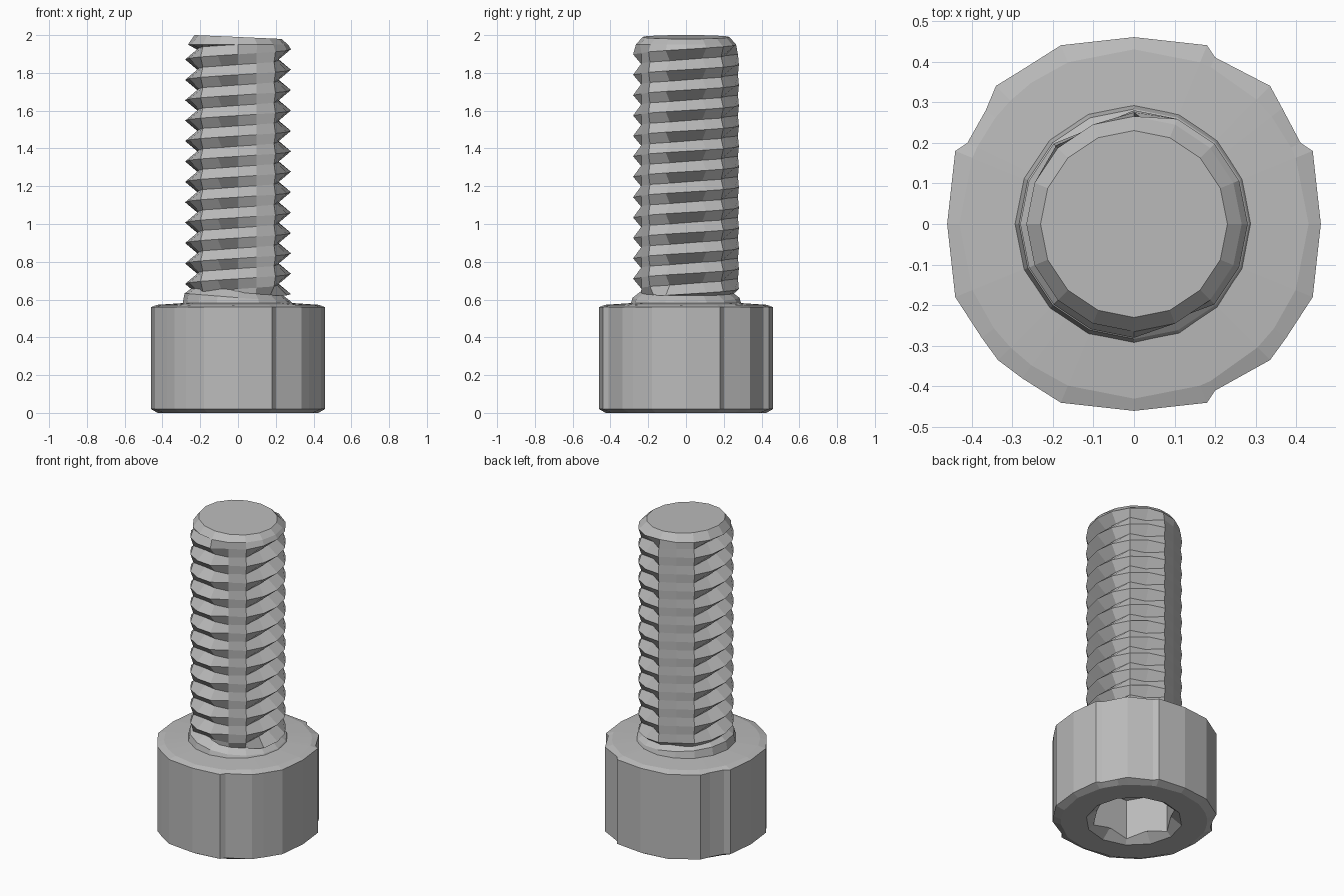
import bpy, bmesh, math
from mathutils import Vector

cube = bpy.data.objects.get("Cube")
if cube:
    bpy.data.objects.remove(cube, do_unlink=True)

steel = bpy.data.materials.new("steel_grey")
steel.use_nodes = True
steel.diffuse_color = (0.5, 0.5, 0.5, 1)
steel.node_tree.nodes["Principled BSDF"].inputs["Base Color"].default_value = (0.5, 0.5, 0.5, 1)


def finish(name, bm):
    bmesh.ops.remove_doubles(bm, verts=bm.verts, dist=0.0005)
    bmesh.ops.recalc_face_normals(bm, faces=bm.faces)
    mesh = bpy.data.meshes.new(name)
    bm.to_mesh(mesh)
    bm.free()
    mesh.materials.append(steel)
    obj = bpy.data.objects.new(name, mesh)
    bpy.context.collection.objects.link(obj)
    return obj


def loft(name, rings, closed=True):
    """Skin a stack of equal-length rings and cap both ends."""
    bm = bmesh.new()
    rows = [[bm.verts.new(p) for p in ring] for ring in rings]
    n = len(rows[0])
    for low, high in zip(rows, rows[1:]):
        for i in range(n if closed else n - 1):
            j = (i + 1) % n
            bm.faces.new((low[i], low[j], high[j], high[i]))
    bm.faces.new(rows[0][::-1] if closed else rows[0][:0:-1])
    bm.faces.new(rows[-1] if closed else rows[-1][1:])
    return finish(name, bm)


def circle(r, z, n, turn=0.0):
    return [Vector((r * math.cos(math.tau * i / n + turn),
                    r * math.sin(math.tau * i / n + turn), z)) for i in range(n)]


# Head: faceted outline with a few nicked corners
outline = [(0, .46), (-.18, .44), (-.275, .38), (-.34, .34), (-.365, .28), (-.41, .2),
           (-.44, .18), (-.46, 0), (-.44, -.18), (-.375, -.28), (-.335, -.335),
           (-.275, -.38), (-.18, -.44), (0, -.46), (.18, -.44), (.2, -.41),
           (.335, -.335), (.375, -.28), (.44, -.18), (.46, 0), (.44, .18),
           (.41, .2), (.365, .285), (.335, .34), (.2, .41), (.18, .44)]


def head_ring(z, limit=1.0):
    ring = []
    for x, y in outline:
        p = Vector((x, y, 0))
        p *= min(1, limit / p.length)
        p.z = z
        ring.append(p)
    return ring


head = loft("head", [head_ring(0, .425), head_ring(.02), head_ring(.56),
                     head_ring(.572, .43), head_ring(.582, .28)])

# Hex socket with a tapered mouth, cut from the underside
hexagon = [loft("socket_cutter", [circle(.25, -.1, 6), circle(.25, .28, 6), circle(.08, .31, 6)]),
           loft("mouth_cutter", [circle(.32, -.04, 12), circle(.28, 0, 12), circle(.22, .05, 12)])]
for cutter in hexagon:
    cut = head.modifiers.new(cutter.name, "BOOLEAN")
    cut.operation = "DIFFERENCE"
    cut.solver = "EXACT"
    cut.object = cutter
    cutter.hide_render = True
    cutter.hide_viewport = True
    cutter.hide_set(True)

# Collar where the shank meets the head, higher on one side
collar = [circle(.295, .57, 16), circle(.283, .61, 16), circle(.21, .665, 16)]
for ring, lean in zip(collar, (0, .08, .1)):
    for p in ring:
        p.z -= lean * p.x
loft("collar", collar)

# Threaded shank: a helical ridge around sixteen sides, worn flat on two panels
SIDES, PITCH, LOW, HIGH = 16, .108, .62, 1.95
crest = [.28] * SIDES
root = [(.21, .225, .263, .225)[j % 4] for j in range(SIDES)]
crest[5] = root[5] = .258
crest[13] = root[13] = .255
root[4], root[6], root[12], root[14] = .275, .272, .235, .27


def thread_ring(k):
    ring = []
    for j in range(SIDES + 1):
        a = math.tau * j / SIDES
        z = .629 + PITCH * (k / 2 + j / SIDES)
        r = (root if k % 2 else crest)[j % SIDES]
        if z <= LOW:
            z, r = LOW, .24
        elif z >= HIGH:
            z, r = HIGH, .265
        ring.append(Vector((r * math.cos(a), r * math.sin(a), z)))
    return ring


tip = circle(.23, 1.99, SIDES)
for p in tip:
    p.z -= .045 * p.x
tip.append(tip[0].copy())
loft("threaded_shank", [thread_ring(k) for k in range(-4, 28)] + [tip], closed=False)
